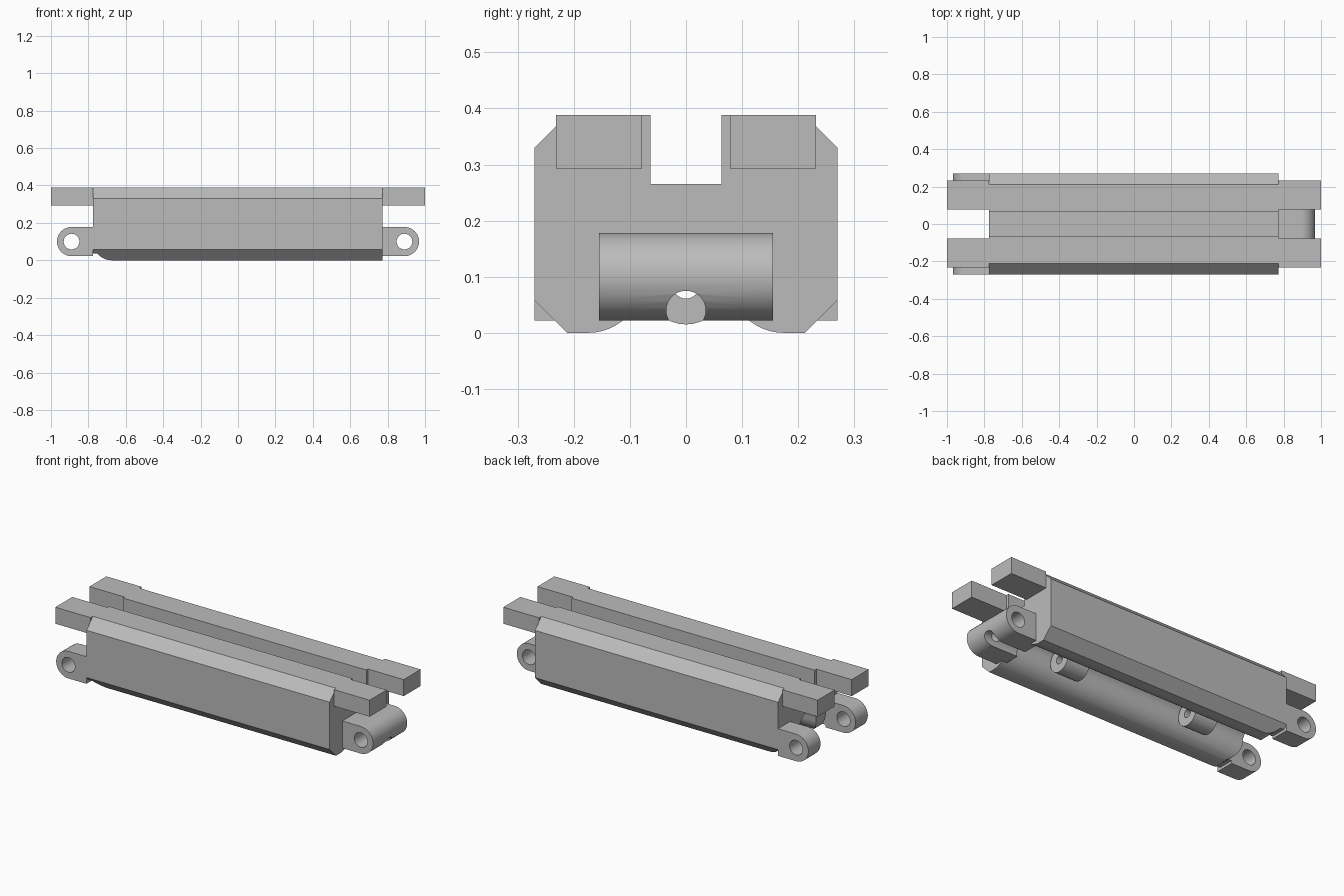
import bpy, bmesh, math
from mathutils import Vector

cube = bpy.data.objects.get("Cube")
if cube:
    bpy.data.objects.remove(cube, do_unlink=True)

steel = bpy.data.materials.new("plain_grey")
steel.use_nodes = True
GREY = (0.5, 0.5, 0.5, 1)
steel.diffuse_color = GREY
steel.node_tree.nodes["Principled BSDF"].inputs["Base Color"].default_value = GREY


def arc(cx, cz, r, a0, a1, n=16):
    """Points on an arc, angles in degrees."""
    steps = [math.radians(a0 + (a1 - a0) * i / n) for i in range(n + 1)]
    return [(cx + r * math.cos(a), cz + r * math.sin(a)) for a in steps]


def prism(name, points, axis, lo, hi):
    """Extrude a (horizontal, z) outline along x or y."""
    bm = bmesh.new()
    place = (lambda p: (lo, p[0], p[1])) if axis == "x" else (lambda p: (p[0], lo, p[1]))
    face = bm.faces.new([bm.verts.new(place(p)) for p in points])
    grown = bmesh.ops.extrude_face_region(bm, geom=[face])["geom"]
    shift = Vector((hi - lo, 0, 0) if axis == "x" else (0, hi - lo, 0))
    bmesh.ops.translate(bm, vec=shift, verts=[g for g in grown if isinstance(g, bmesh.types.BMVert)])
    bmesh.ops.recalc_face_normals(bm, faces=bm.faces)
    mesh = bpy.data.meshes.new(name)
    bm.to_mesh(mesh)
    bm.free()
    mesh.materials.append(steel)
    obj = bpy.data.objects.new(name, mesh)
    bpy.context.collection.objects.link(obj)
    return obj


def box(name, x0, x1, y0, y1, z0, z1):
    return prism(name, [(x0, z0), (x1, z0), (x1, z1), (x0, z1)], "y", y0, y1)


def disc(name, c, z, r, axis, lo, hi):
    return prism(name, arc(c, z, r, 0, 360, 32)[:-1], axis, lo, hi)


def cut(obj, cutter):
    cutter.hide_render = True
    mod = obj.modifiers.new("cut", "BOOLEAN")
    mod.operation, mod.solver, mod.object = "DIFFERENCE", "EXACT", cutter
    bpy.context.view_layer.objects.active = obj
    bpy.ops.object.modifier_apply(modifier=mod.name)
    bpy.data.objects.remove(cutter, do_unlink=True)


def smooth(obj):
    bpy.ops.object.select_all(action="DESELECT")
    obj.select_set(True)
    bpy.context.view_layer.objects.active = obj
    bpy.ops.object.shade_smooth_by_angle(angle=math.radians(30))


X0, X1 = -0.775, 0.772
PIN_X, PIN_Z, LUG_R = 0.89, 0.1, 0.078

# Main body: chamfered outside, slotted on top, rounded channel underneath
half = [(0.063, 0.265), (0.063, 0.388), (0.212, 0.388), (0.27, 0.33), (0.27, 0.058), (0.212, 0)]
half += arc(0.175, 0.1, 0.1, 270, 180, 12)
half += arc(0, 0.1, 0.075, 0, 90, 8)[1:-1]
outline = half + [(0, 0.175)] + [(-y, z) for y, z in reversed(half)]
body = prism("body", outline, "x", X0, X1)

# Rounded lower edge at the forked end, full height between the forks
for reach, half_width in ((180, 0.16), (218.7, 0.4)):
    curve = arc(-0.675, 0.1, 0.1, 270, reach, 12)
    edge = [(-0.675, -0.1)] + curve + [(-0.9, curve[-1][1]), (-0.9, -0.1)]
    cut(body, prism("edge_cutter", edge, "y", -half_width, half_width))
smooth(body)


def lug(name, side, root, y0, y1):
    """Rounded eye with a pin hole, pointing along x on the given side."""
    top, low = PIN_Z + LUG_R, PIN_Z - LUG_R
    pts = [(root, low)] + arc(PIN_X, PIN_Z, LUG_R, -90, 90) + [(root, top)]
    obj = prism(name, [(side * x, z) for x, z in pts], "y", y0, y1)
    cut(obj, disc("pin_cutter", side * PIN_X, PIN_Z, 0.042, "y", y0 - 0.1, y1 + 0.1))
    return obj


# Single eye with a lengthwise groove along its underside
centre_lug = lug("centre_lug", 1, 0.74, -0.155, 0.155)
cut(centre_lug, disc("groove_cutter", 0, 0.04, 0.035, "x", 0.6, 1.1))
smooth(centre_lug)

# Paired fork eyes and top guide bars
for side, label in ((1, "back"), (-1, "front")):
    ys = sorted((side * 0.16, side * 0.27))
    smooth(lug(label + "_fork_lug", -1, -X0, *ys))
    ys = sorted((side * 0.078, side * 0.232))
    for end, x0, x1 in (("left", X1, 1), ("right", -1, X0)):
        box(f"{label}_{end}_guide_bar", x0, x1, *ys, 0.293, 0.388)

# Bored bosses inside the lower channel
for label, x0 in (("left", 0.35), ("right", -0.49)):
    boss = disc(label + "_boss", 0, 0.085, 0.07, "x", x0, x0 + 0.14)
    cut(boss, disc("bore_cutter", 0, 0.085, 0.024, "x", x0 - 0.1, x0 + 0.3))
    smooth(boss)
